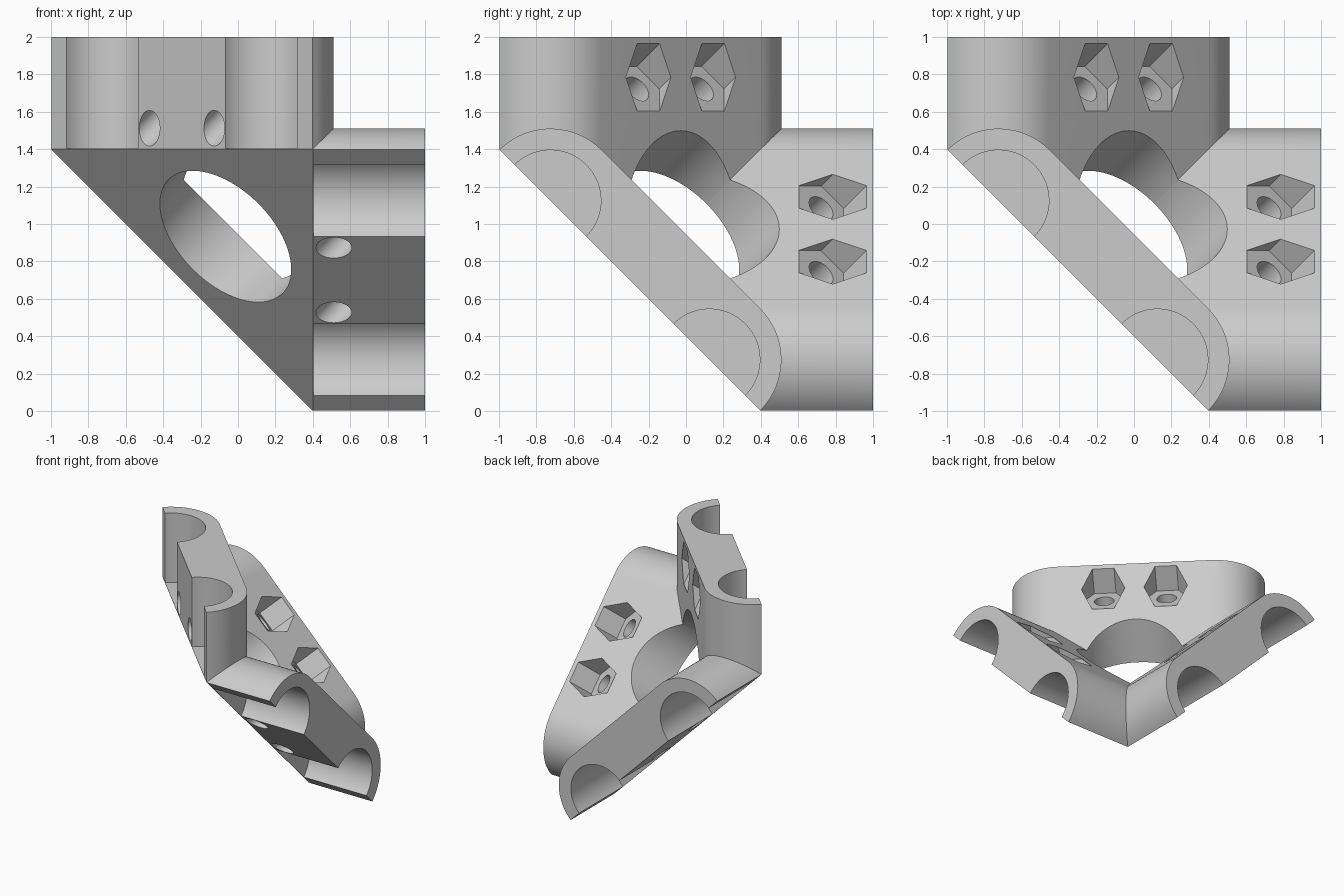
import bpy, bmesh, math
from mathutils import Matrix, Vector

if "Cube" in bpy.data.objects:
    bpy.data.objects.remove(bpy.data.objects["Cube"])

grey = bpy.data.materials.new("light_grey")
grey.use_nodes = True
colour = (0.6, 0.6, 0.6, 1)
grey.diffuse_color = colour
grey.node_tree.nodes["Principled BSDF"].inputs["Base Color"].default_value = colour

SPAN = 0.425 * math.sqrt(2)      # half distance between the two tubes
OUTER, TUBE, BOLT, NUT, HOLE = 0.385, 0.27, 0.078, 0.17, 0.43
FLOOR = 0.404
UP = Vector((0, 0, 1))
SIDE = Vector((1, -1, 0)).normalized()
AXIS = Vector((1, 1, 1)).normalized()
MITRES = (Vector((-1, 0, 1)), Vector((0, -1, 1)))
TURN = Matrix(((0, 0, 1), (1, 0, 0), (0, 1, 0)))   # third of a turn about AXIS


def frame(origin, axis):
    m = Matrix((SIDE, axis.cross(SIDE), axis)).transposed().to_4x4()
    m.translation = origin
    return m


def arc(radius, start, end, count, centre=0.0):
    angles = [start + (end - start) * i / count for i in range(count + 1)]
    return [(centre + radius * math.cos(a), radius * math.sin(a)) for a in angles]


def ring(radius, count, centre=0.0):
    return arc(radius, 0, 2 * math.pi, count, centre)[:-1]


def solid(name, outline, matrix, bottom, top, cuts=()):
    """Prism from an outline, trimmed to the positive side of each cutting plane."""
    bm = bmesh.new()
    face = bm.faces.new([bm.verts.new(matrix @ Vector((x, y, bottom))) for x, y in outline])
    grown = bmesh.ops.extrude_face_region(bm, geom=[face])["geom"]
    bmesh.ops.translate(bm, vec=matrix.to_3x3() @ Vector((0, 0, top - bottom)),
                        verts=[g for g in grown if isinstance(g, bmesh.types.BMVert)])
    for point, normal in cuts:
        cut = bmesh.ops.bisect_plane(bm, geom=bm.verts[:] + bm.edges[:] + bm.faces[:],
                                     plane_co=point, plane_no=normal, clear_inner=True)
        rim = [g for g in cut["geom_cut"] if isinstance(g, bmesh.types.BMEdge)]
        bmesh.ops.edgeloop_fill(bm, edges=rim)
    bmesh.ops.recalc_face_normals(bm, faces=bm.faces[:])
    mesh = bpy.data.meshes.new(name)
    bm.to_mesh(mesh)
    bm.free()
    obj = bpy.data.objects.new(name, mesh)
    bpy.context.collection.objects.link(obj)
    mesh.materials.append(grey)
    return obj


def carve(target, tool):
    tool.hide_render = True
    bpy.context.view_layer.objects.active = target
    mod = target.modifiers.new(tool.name, "BOOLEAN")
    mod.operation, mod.solver, mod.object = "DIFFERENCE", "EXACT", tool
    bpy.ops.object.modifier_apply(modifier=mod.name)
    bpy.data.objects.remove(tool)


# One arm: rounded half slab, trimmed by the slanted base and the two mitres
arm = frame(Vector((-0.3, -0.3, 0)), UP)
base = frame(AXIS * (-0.2 / math.sqrt(3)), AXIS)
slab = (arc(OUTER, 0, math.pi / 2, 32, SPAN)
        + arc(OUTER, math.pi / 2, math.pi, 32, -SPAN))
cuts = [(base.translation, AXIS)] + [(Vector(), n) for n in MITRES]
body = solid("corner_clamp", slab, arm, -0.9, 1, cuts)

# Round opening through the middle
carve(body, solid("centre_hole", ring(HOLE, 96), base, -1, 3))

for s in (-1, 1):
    # Half-round tube channel
    carve(body, solid("tube_channel", ring(TUBE, 80, s * SPAN), arm, FLOOR, 1.3))
    # Slanted bolt hole with a hexagonal nut pocket
    bolt = frame(Vector((-0.3 + s * 0.173, -0.3 - s * 0.173, 0.512)), AXIS)
    carve(body, solid("bolt_hole", ring(BOLT, 40), bolt, -0.3, 0.6))
    carve(body, solid("nut_pocket", ring(NUT, 6), bolt, 0.364, 1))

# Open the mitres, repeat the arm around the axis and weld the three together
bm = bmesh.new()
bm.from_mesh(body.data)
inner = [f for f in bm.faces
         if any(all(abs(v.co.dot(n)) < 1e-4 for v in f.verts) for n in MITRES)]
bmesh.ops.delete(bm, geom=inner, context="FACES")
part = bm.verts[:] + bm.edges[:] + bm.faces[:]
for turn in (TURN, TURN @ TURN):
    copy = bmesh.ops.duplicate(bm, geom=part)["geom"]
    bmesh.ops.transform(bm, matrix=turn.to_4x4(),
                        verts=[g for g in copy if isinstance(g, bmesh.types.BMVert)])
bmesh.ops.remove_doubles(bm, verts=bm.verts[:], dist=1e-4)
bmesh.ops.translate(bm, vec=UP, verts=bm.verts[:])
bm.to_mesh(body.data)
bm.free()

# Smooth the round walls
bpy.ops.object.select_all(action="DESELECT")
body.select_set(True)
bpy.context.view_layer.objects.active = body
bpy.ops.object.shade_smooth_by_angle(angle=math.radians(25))
